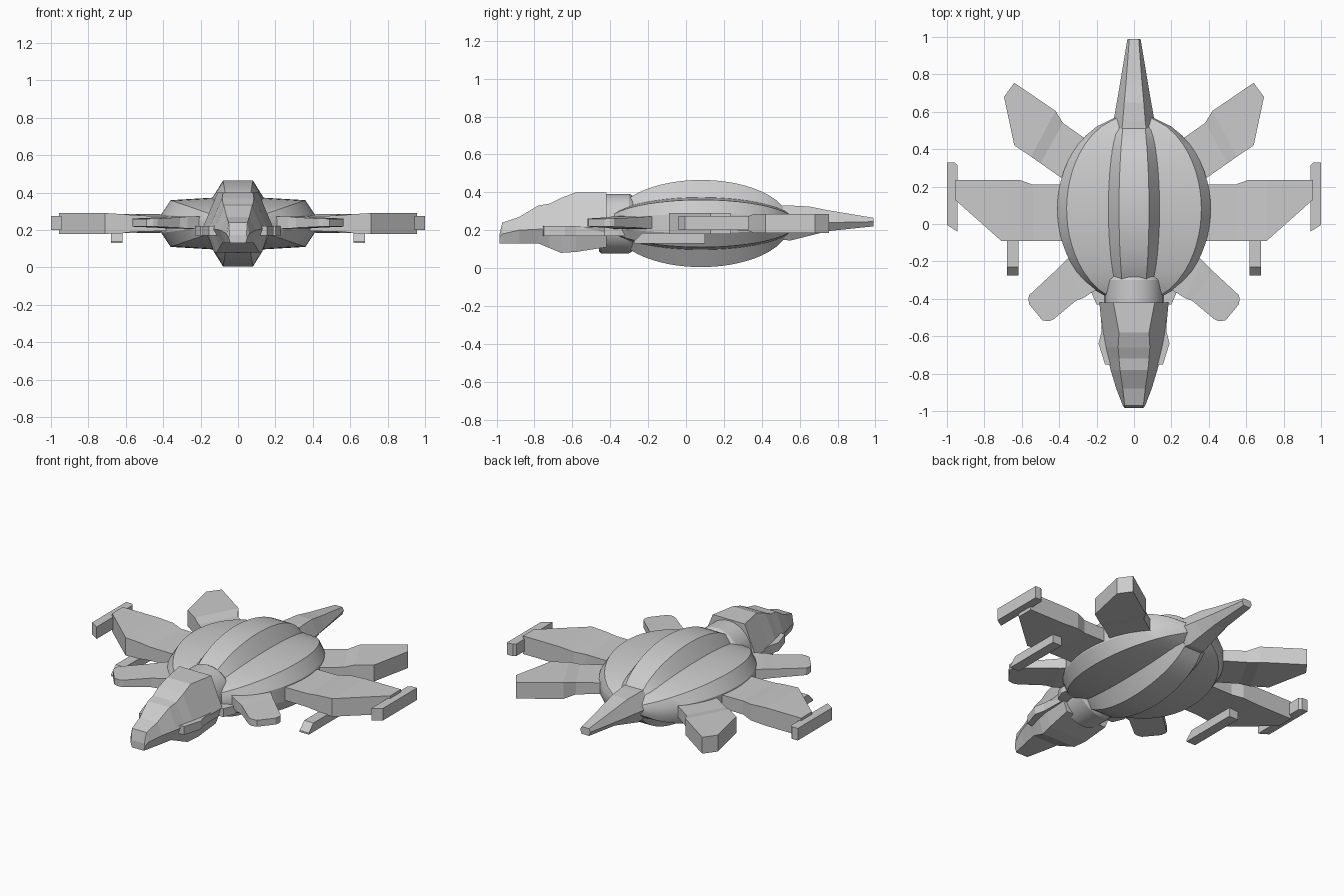
import bpy, bmesh
from math import sqrt, sin, cos, pi

if "Cube" in bpy.data.objects:
    bpy.data.objects.remove(bpy.data.objects["Cube"])

ZC = 0.235  # height of the craft's middle plane


def loft(name, rings, mirror=False, smooth=None):
    """Skin a list of equal-sized point rings and cap both ends."""
    bm = bmesh.new()
    vs = [[bm.verts.new(p) for p in r] for r in rings]
    n = len(rings[0])
    for a, b in zip(vs, vs[1:]):
        for i in range(n):
            j = (i + 1) % n
            bm.faces.new((a[i], a[j], b[j], b[i]))
    bm.faces.new(vs[0])
    bm.faces.new(vs[-1][::-1])
    bmesh.ops.recalc_face_normals(bm, faces=bm.faces)
    me = bpy.data.meshes.new(name)
    bm.to_mesh(me)
    bm.free()
    ob = bpy.data.objects.new(name, me)
    bpy.context.collection.objects.link(ob)
    if mirror:
        ob.modifiers.new("Mirror", 'MIRROR')
    if smooth:
        bpy.ops.object.select_all(action='DESELECT')
        ob.select_set(True)
        bpy.context.view_layer.objects.active = ob
        bpy.ops.object.shade_smooth_by_angle(angle=smooth)
    return ob


def both(half, y):
    """Complete a right-hand half section (x, z) into a symmetric ring at y."""
    return [(x, y, z) for x, z in half] + [(-x, y, z) for x, z in half[::-1]]


def wing(name, sections, zc):
    """Sections are (front x, y), (rear x, y), half thickness."""
    rings = []
    for (ax, ay), (bx, by), h in sections:
        rings.append([(ax, ay, zc - h), (bx, by, zc - h), (bx, by, zc + h), (ax, ay, zc + h)])
    return loft(name, rings, mirror=True)


def plate(name, pts, z0, z1):
    return loft(name, [[(x, y, z) for x, y in pts] for z in (z0, z1)], mirror=True)


def shell(name, half, y0, y1, cy, bx, bz, steps=20):
    """Bulging hull: a half section scaled along y by ellipses."""
    rings = []
    for i in range(steps + 1):
        y = y0 + (y1 - y0) * i / steps
        fx, fz = (sqrt(max(0.0, 1 - ((y - cy) / b) ** 2)) for b in (bx, bz))
        rings.append(both([(x * fx, ZC + z * fz) for x, z in half], y))
    return loft(name, rings, smooth=0.4)


# Main hull and the raised spine strip running over and under it
shell("hull", [(.14, .138), (.36, .125), (.41, .05), (.41, -.05), (.36, -.125), (.14, -.138)],
      -.40, .57, .08, .505, .505)
shell("spine", [(.08, .23), (.145, .125), (.145, -.125), (.08, -.23)],
      -.30, .52, .08, .65, .47)

# Neck ring
prof = [(-.46, .145), (-.45, .157), (-.30, .157), (-.28, .145)]
loft("neck", [[(r * cos(2 * pi * i / 32), y, ZC + r * sin(2 * pi * i / 32)) for i in range(32)]
              for y, r in prof], smooth=0.5)

# Head: y, top half width, top z, side half width, side z, bottom half width, bottom z
head = [(-.985, .045, .175, .05, .16, .04, .13),
        (-.97, .05, .24, .06, .18, .045, .13),
        (-.88, .06, .27, .095, .20, .065, .13),
        (-.78, .075, .33, .125, .205, .085, .13),
        (-.72, .08, .34, .14, .21, .10, .105),
        (-.66, .085, .37, .155, .21, .115, .08),
        (-.58, .08, .40, .17, .21, .13, .085),
        (-.42, .11, .40, .185, .22, .14, .11)]
loft("head", [both([(a, b), (c, d), (e, f)], y) for y, a, b, c, d, e, f in head])

# Cheek guns beside the head
plate("cheek_gun", [(.08, -.76), (.155, -.75), (.19, -.64), (.175, -.58), (.17, -.40), (.08, -.40)], .17, .222)
plate("cheek_mount", [(.15, -.30), (.15, -.43), (.20, -.43), (.23, -.36), (.22, -.30)], .17, .222)

# Tail spike
tail = [(.51, .065, .33, .115, .24, .06, .15),
        (.55, .06, .33, .11, .24, .055, .145),
        (.65, .052, .325, .092, .24, .045, .17),
        (.75, .043, .305, .075, .24, .035, .195),
        (.99, .025, .265, .035, .245, .025, .22)]
loft("tail", [both([(a, b), (c, d), (e, f)], y) for y, a, b, c, d, e, f in tail])

# Main wings
wing("main_wing", [((.30, -.09), (.30, .21), .04), ((.54, -.09), (.54, .21), .042),
                   ((.61, -.09), (.61, .235), .05), ((.71, -.09), (.71, .235), .056),
                   ((.957, .13), (.957, .235), .056)], ZC)

# Front canards
wing("canard", [((.20, -.35), (.30, -.13), .034), ((.27, -.395), (.37, -.20), .032),
                ((.31, -.41), (.42, -.25), .028), ((.43, -.51), (.56, -.38), .022),
                ((.455, -.52), (.565, -.40), .021), ((.49, -.515), (.56, -.43), .02)], .24)

# Rear wings
wing("rear_wing", [((.30, .19), (.18, .40), .035), ((.40, .255), (.28, .47), .035),
                   ((.50, .325), (.38, .54), .037), ((.55, .36), (.42, .605), .051),
                   ((.64, .42), (.53, .68), .051), ((.695, .68), (.64, .755), .051)], ZC)

# Wing-tip pods
plate("wingtip_pod", [(1.0, .33), (.96, .33), (.945, .315), (.945, -.04), (1.0, -.005)], .20, .275)

# Under-wing guns with sloped muzzles
gun = [(-.275, .13, .14), (-.23, .13, .185), (.10, .13, .185)]
loft("wing_gun", [[(.617, y, a), (.68, y, a), (.68, y, b), (.617, y, b)] for y, a, b in gun], mirror=True)
